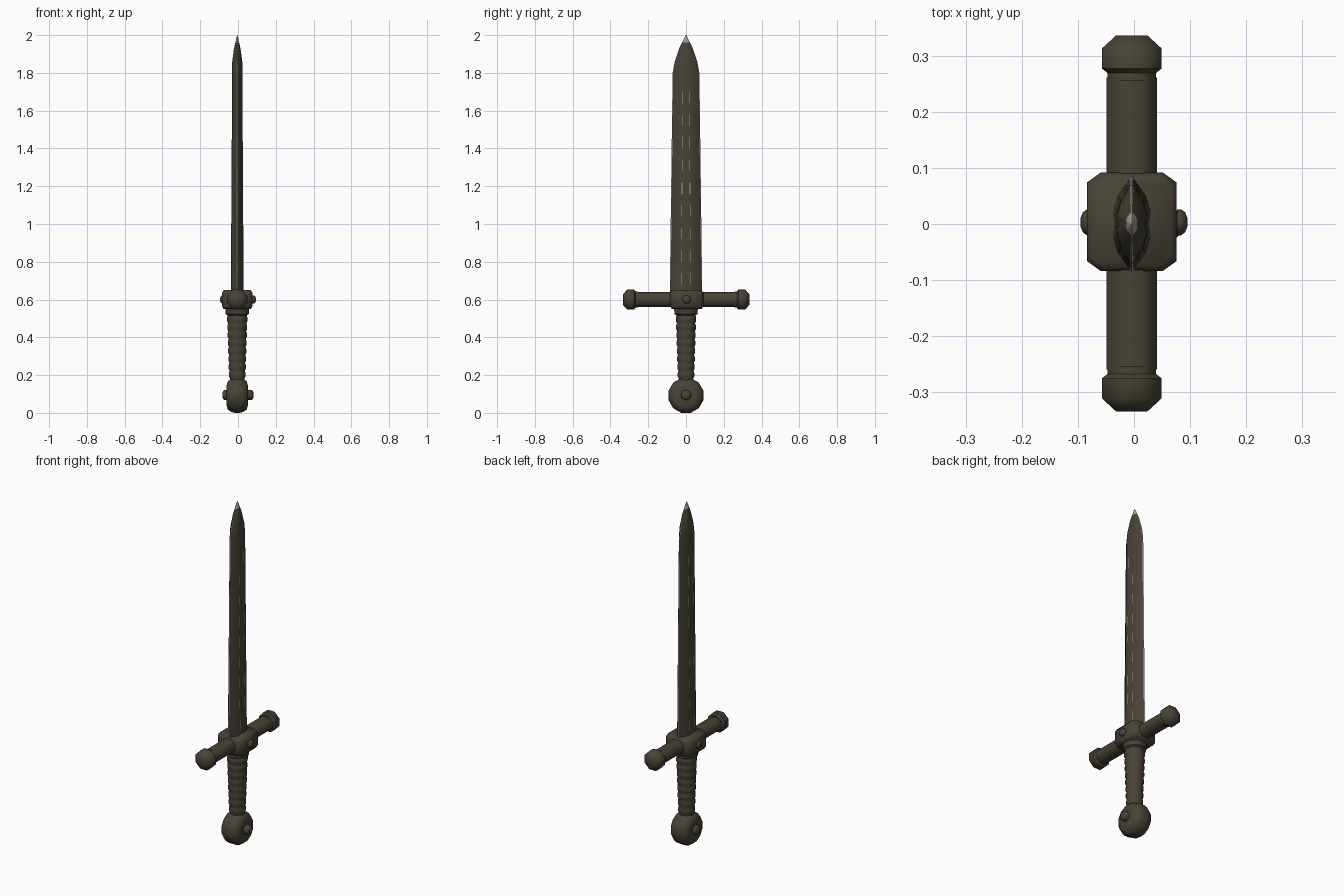
import bpy, bmesh, math
from mathutils import Matrix

if "Cube" in bpy.data.objects:
    bpy.data.objects.remove(bpy.data.objects["Cube"])


def material(name, col):
    m = bpy.data.materials.new(name)
    m.diffuse_color = (*col, 1)
    m.use_nodes = True
    m.node_tree.nodes["Principled BSDF"].inputs["Base Color"].default_value = m.diffuse_color
    return m


mats = [material("dark bronze", (0.064, 0.055, 0.036)),
        material("worn bright steel", (0.40, 0.35, 0.31))]
CX = -0.004


def finish(name, bm, angle=40, rule=None):
    bmesh.ops.recalc_face_normals(bm, faces=bm.faces)
    if rule:
        for f in bm.faces:
            f.material_index = rule(f.calc_center_median())
    me = bpy.data.meshes.new(name)
    bm.to_mesh(me)
    bm.free()
    for m in mats if rule else mats[:1]:
        me.materials.append(m)
    ob = bpy.data.objects.new(name, me)
    bpy.context.collection.objects.link(ob)
    bpy.ops.object.select_all(action='DESELECT')
    ob.select_set(True)
    bpy.context.view_layer.objects.active = ob
    bpy.ops.object.shade_smooth_by_angle(angle=math.radians(angle))
    return ob


def loft(name, rings, angle=40, rule=None):
    bm = bmesh.new()
    loops = [[bm.verts.new(p) for p in r] for r in rings]
    n = len(loops[0])
    for a, b in zip(loops, loops[1:]):
        for i in range(n):
            j = (i + 1) % n
            bm.faces.new((a[i], a[j], b[j], b[i]))
    bm.faces.new(loops[0])
    bm.faces.new(loops[-1])
    return finish(name, bm, angle, rule)


def lathe(name, prof, sides, axis='Z', origin=(0, 0, 0), angle=40, widen=1):
    """Turn (radius, height) points round the given axis."""
    rot = {'Z': Matrix(), 'Y': Matrix.Rotation(-math.pi / 2, 4, 'X'),
           '-Y': Matrix.Rotation(math.pi / 2, 4, 'X'),
           'X': Matrix.Rotation(math.pi / 2, 4, 'Y'),
           '-X': Matrix.Rotation(-math.pi / 2, 4, 'Y')}[axis]
    m = Matrix.Translation(origin) @ rot
    rings = []
    for r, h in prof:
        ring = []
        for i in range(sides):
            a = 2 * math.pi * (i + 0.5) / sides
            k = r / math.cos(math.pi / sides)
            ring.append((m @ Matrix.Translation((k * math.cos(a) * widen, k * math.sin(a), h))).translation)
        rings.append(ring)
    return loft(name, rings, angle)


# Blade: bevelled edges, a shallow fuller and narrow strips for the worn edges
def width(z):
    stops = [(0.62, 0.086), (1.80, 0.071), (1.86, 0.06), (1.93, 0.036), (1.98, 0.012), (2.0, 0.001)]
    for (z0, w0), (z1, w1) in zip(stops, stops[1:]):
        if z <= z1:
            return w0 + (w1 - w0) * (z - z0) / (z1 - z0)
    return 0.001


def section(z):
    w = width(z)
    t = (0.034 - 0.007 * (z - 0.62) / 1.18) * min(1, w / 0.055)
    half = [(0, -w), (0.1 * t, -0.95 * w), (0.75 * t, -0.6 * w), (0.98 * t, -0.29 * w), (t, -0.25 * w),
            (0.88 * t, 0), (t, 0.25 * w), (0.98 * t, 0.29 * w), (0.75 * t, 0.6 * w),
            (0.1 * t, 0.95 * w), (0, w)]
    pts = half + [(-x, y) for x, y in half[-2:0:-1]]
    return [(x + CX, y, z) for x, y in pts]


def worn(c):
    u = abs(c.y) / width(c.z)
    if c.z > 1.965 or u > 0.96:
        return 1
    return int(0.26 < u < 0.28 and c.z < 1.72 and int((c.z - 0.62) / 0.06) % 2)


heights = [0.62 + 0.06 * i for i in range(20)] + [1.80, 1.86, 1.93, 1.96, 1.98, 2.0]
loft("blade", [section(z) for z in heights], 30, worn)


# Guard block, chamfered towards the arms
def block(z, s):
    return [(CX + x * s, 0.004 + y * s, z) for x, y in
            [(0.08, -0.07), (0.08, 0.07), (0.055, 0.088), (-0.055, 0.088),
             (-0.08, 0.07), (-0.08, -0.07), (-0.055, -0.088), (0.055, -0.088)]]


loft("guard_block", [block(0.55, 0.9), block(0.565, 1), block(0.635, 1), block(0.65, 0.9)], 60)

# Guard arms with end knobs, and studs on both flat sides
for axis, side in (('Y', "back"), ('-Y', "front")):
    lathe("guard_arm_" + side, [(0.039, 0.05), (0.039, 0.26)], 8, axis, (CX, 0.001, 0.6), 50, 1.15)
    lathe("guard_knob_" + side, [(0.043, 0.255), (0.043, 0.268), (0.053, 0.276),
                                 (0.053, 0.312), (0.028, 0.335)], 8, axis, (CX, 0.001, 0.6), 50)
for axis, side in (('X', "right"), ('-X', "left")):
    dome = [(0.022, 0), (0.022, 0.007), (0.017, 0.014), (0.008, 0.018)]
    lathe("guard_stud_" + side, [(r, h + 0.077) for r, h in dome], 10, axis, (0, 0.003, 0.6), 60)
    lathe("pommel_stud_" + side, [(r * 1.2, h + 0.065 if h else 0.04) for r, h in dome],
          10, axis, (0, 0, 0.095), 60)

# Grip: stack of rounded wraps, widening to a collar under the guard
prof = [(0.04, 0.16)]
n = 8
for i in range(n):
    z, h = 0.18 + i * 0.042, 0.042
    r = 0.044 + 0.010 * i / (n - 1)
    prof += [(r - 0.006, z), (r, z + 0.3 * h), (r, z + 0.75 * h)]
prof += [(0.05, 0.516), (0.061, 0.523), (0.063, 0.553)]
lathe("grip", prof, 12, 'Z', (CX, 0, 0), 50)

# Pommel: thick rounded disc standing on its edge
lathe("pommel", [(0.05, -0.057), (0.075, -0.05), (0.088, -0.03), (0.0925, -0.01), (0.0925, 0.01),
                 (0.088, 0.03), (0.075, 0.05), (0.05, 0.057)], 12, 'X', (CX, 0, 0.0925), 50)
